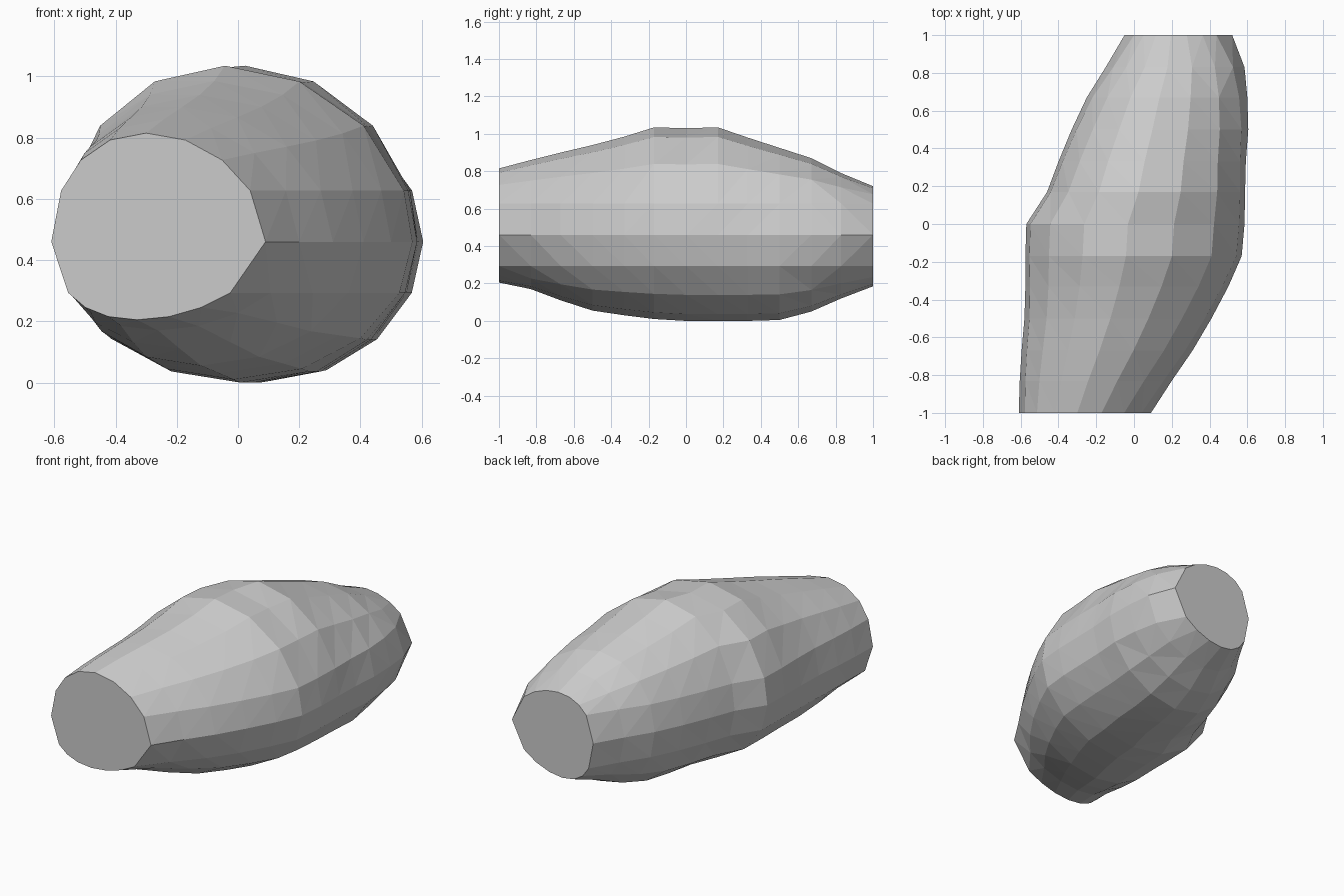
import bpy, bmesh, math

if "Cube" in bpy.data.objects:
    bpy.data.objects.remove(bpy.data.objects["Cube"])

MID = 0.46      # height of the widest line
STEP = 0.167    # band height above and below it

# stations along the body: y, left x, right x, bottom z, top z
STATIONS = [
    (-1.00, -0.61, 0.09, 0.205, 0.815),
    (-0.83, -0.605, 0.20, 0.17, 0.86),
    (-0.67, -0.595, 0.31, 0.11, 0.90),
    (-0.50, -0.58, 0.41, 0.055, 0.94),
    (-0.33, -0.575, 0.50, 0.03, 0.985),
    (-0.17, -0.575, 0.57, 0.01, 1.035),
    (0.00, -0.57, 0.585, 0.0, 1.03),
    (0.17, -0.46, 0.588, 0.0, 1.035),
    (0.33, -0.40, 0.592, 0.0, 0.98),
    (0.50, -0.33, 0.605, 0.005, 0.925),
    (0.67, -0.25, 0.60, 0.05, 0.87),
    (0.83, -0.15, 0.585, 0.12, 0.79),
    (1.00, -0.05, 0.52, 0.185, 0.72),
]


def half_angles(height):
    """Angles from the right side over the pole, with fixed-height bands."""
    a = math.asin(STEP / height)
    return [0.0] + [a + (math.pi - 2 * a) * i / 6 for i in range(7)]


def section(y, left, right, bottom, top):
    cx, rx = (left + right) / 2, (right - left) / 2
    ring = []
    for sign, height, skew in ((1, top - MID, 0.04), (-1, MID - bottom, 0.07 * abs(y))):
        angles = half_angles(height)
        if sign < 0:
            angles = [math.pi - a for a in angles]
        for a in angles:
            s = math.sin(a)
            x = cx + rx * math.cos(a) - skew * s * s
            x = max(left, min(right, x))
            ring.append((x, y, MID + sign * height * s))
    return ring


# body: faceted loft through the stations, capped flat at both ends
bm = bmesh.new()
rings = [[bm.verts.new(p) for p in section(*st)] for st in STATIONS]
n = len(rings[0])
for a, b in zip(rings, rings[1:]):
    for i in range(n):
        j = (i + 1) % n
        bm.faces.new((a[i], a[j], b[j], b[i]))
bmesh.ops.triangulate(bm, faces=bm.faces[:])
bm.faces.new(rings[0])
bm.faces.new(rings[-1])
bmesh.ops.recalc_face_normals(bm, faces=bm.faces[:])

mesh = bpy.data.meshes.new("body")
bm.to_mesh(mesh)
bm.free()
body = bpy.data.objects.new("body", mesh)
bpy.context.collection.objects.link(body)
